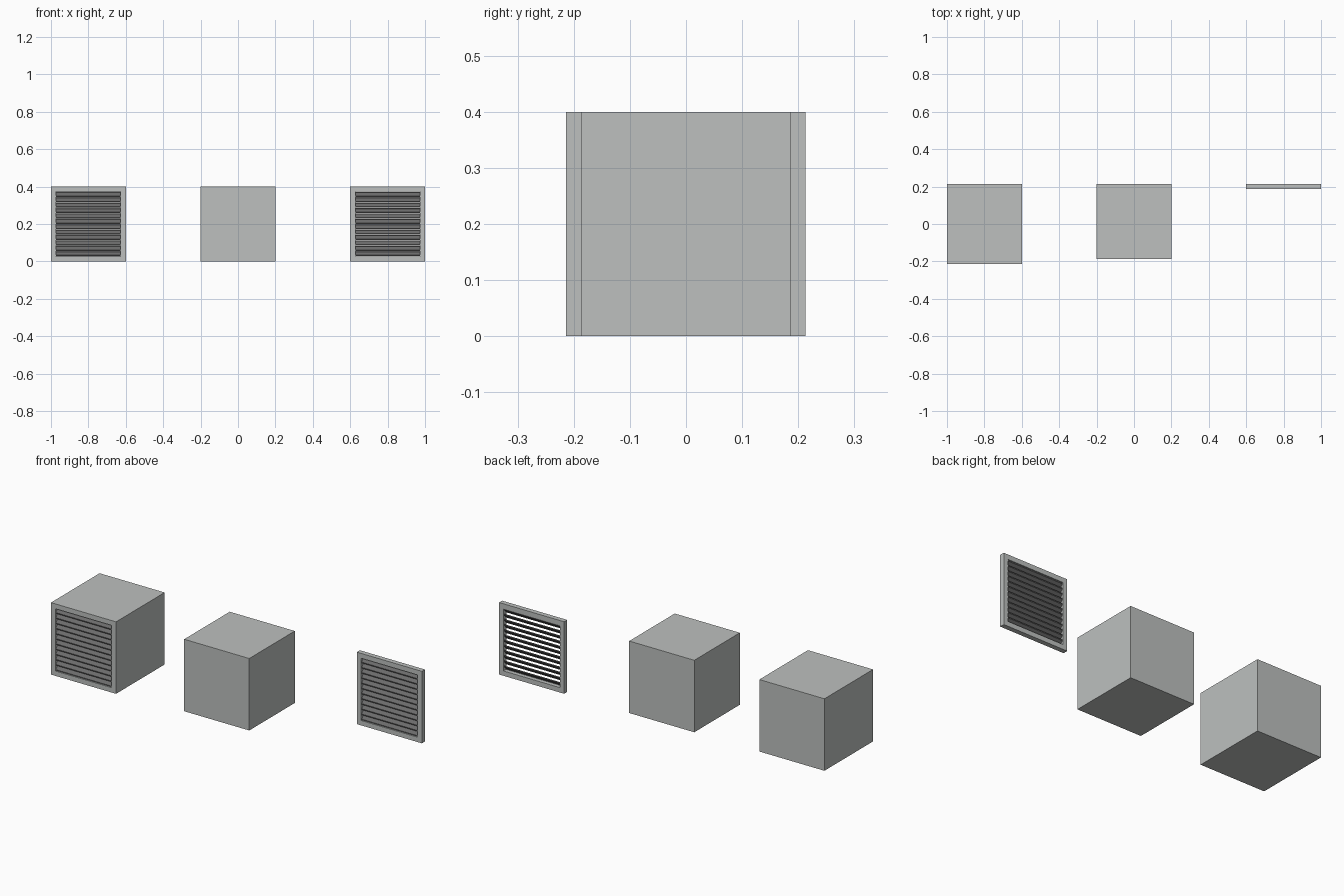
import bpy, bmesh
from mathutils import Vector

cube = bpy.data.objects.get("Cube")
if cube:
    bpy.data.objects.remove(cube, do_unlink=True)

SIZE = 0.4        # width and height of each unit
BORDER = 0.027    # frame bar width
DEPTH = 0.027     # frame thickness
BACK = 0.213
SLATS = 12


def material(name, colour):
    mat = bpy.data.materials.new(name)
    mat.use_nodes = True
    mat.diffuse_color = (*colour, 1)
    mat.node_tree.nodes["Principled BSDF"].inputs["Base Color"].default_value = (*colour, 1)
    return mat


light_grey = material("light grey metal", (0.51, 0.53, 0.52))
dark_grey = material("dark grey slats", (0.15, 0.15, 0.15))


def finish(name, bm, mat):
    bmesh.ops.recalc_face_normals(bm, faces=bm.faces)
    mesh = bpy.data.meshes.new(name)
    bm.to_mesh(mesh)
    bm.free()
    mesh.materials.append(mat)
    obj = bpy.data.objects.new(name, mesh)
    bpy.context.collection.objects.link(obj)


def box(name, x, y0, y1):
    bm = bmesh.new()
    bmesh.ops.create_cube(bm, size=1)
    for v in bm.verts:
        v.co = Vector((x + v.co.x * SIZE, (y0 + y1) / 2 + v.co.y * (y1 - y0),
                       SIZE / 2 + v.co.z * SIZE))
    finish(name, bm, light_grey)


def extrude(bm, points, offset):
    face = bm.faces.new([bm.verts.new(p) for p in points])
    new = bmesh.ops.extrude_face_region(bm, geom=[face])["geom"]
    moved = [g for g in new if isinstance(g, bmesh.types.BMVert)]
    bmesh.ops.translate(bm, verts=moved, vec=offset)
    # Keep the starting cap so each slat is closed
    if not face.is_valid:
        bmesh.ops.holes_fill(bm, edges=[e for e in bm.edges if e.is_boundary])


def frame(name, x, y):
    # Square ring with an open centre
    bm = bmesh.new()
    rings = []
    for half in (SIZE / 2, SIZE / 2 - BORDER):
        for depth in (y, y + DEPTH):
            rings.append([bm.verts.new((x + sx * half, depth, SIZE / 2 + sz * half))
                          for sx, sz in ((-1, -1), (1, -1), (1, 1), (-1, 1))])
    of, ob, inf, inb = rings
    for a, b in ((of, ob), (ob, inb), (inb, inf), (inf, of)):
        for i in range(4):
            j = (i + 1) % 4
            bm.faces.new((a[i], a[j], b[j], b[i]))
    finish(name, bm, light_grey)


def louvres(name, x, y):
    # Folded slats sloping down to the front, with a lip on each long edge
    bm = bmesh.new()
    opening = SIZE - 2 * BORDER
    pitch = opening / SLATS
    t = 0.002
    front, back = y + 0.004, y + DEPTH - 0.003
    for i in range(SLATS):
        z = BORDER + i * pitch
        low, high = z + 0.006, z + pitch - 0.005
        profile = ((front, z + 0.001), (front, low), (back - t, high),
                   (back - t, z + pitch - 0.001), (back, z + pitch - 0.001),
                   (back, high - t), (front + t, low - t), (front + t, z + 0.001))
        extrude(bm, [(x - opening / 2, py, pz) for py, pz in profile],
                Vector((opening, 0, 0)))
    finish(name, bm, dark_grey)


# Two housings, and a grille on the first plus a free-standing one
front_y = BACK - SIZE
box("right_housing", -0.8, front_y, BACK)
box("middle_housing", 0, front_y, BACK)
for side, x, y in (("right", -0.8, front_y - DEPTH), ("left", 0.8, BACK - DEPTH)):
    frame(side + "_grille_frame", x, y)
    louvres(side + "_grille_slats", x, y)
